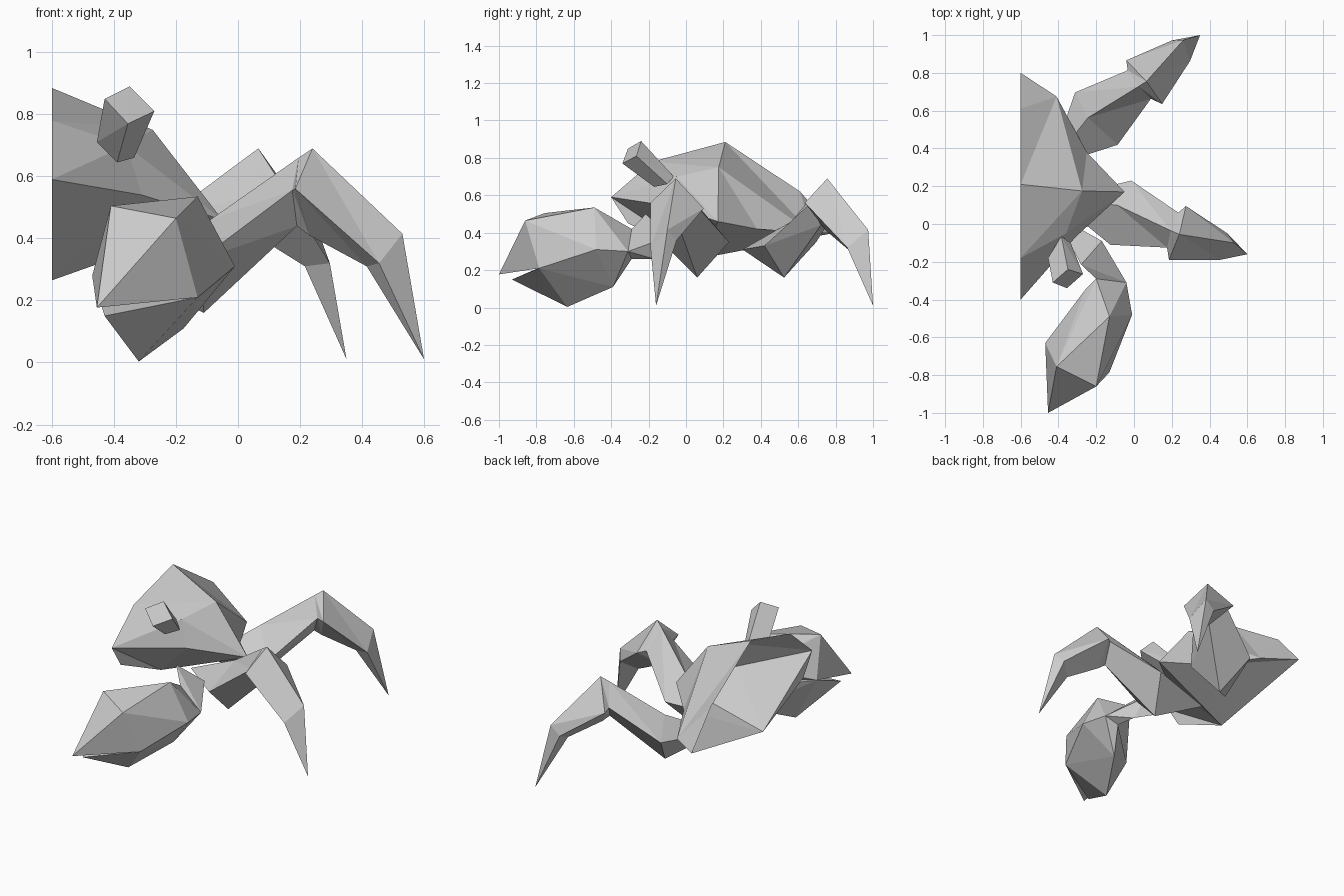
import bpy
import bmesh
import math
from mathutils import Matrix, Vector

cube = bpy.data.objects.get("Cube")
if cube:
    bpy.data.objects.remove(cube, do_unlink=True)

grey = bpy.data.materials.new("light_grey")
grey.use_nodes = True
colour = (.6, .6, .6, 1)
grey.diffuse_color = colour
grey.node_tree.nodes["Principled BSDF"].inputs["Base Color"].default_value = colour


def finish(name, bm):
    """Turn a bmesh into a flat shaded, coloured object."""
    bmesh.ops.recalc_face_normals(bm, faces=bm.faces[:])
    mesh = bpy.data.meshes.new(name)
    bm.to_mesh(mesh)
    bm.free()
    mesh.materials.append(grey)
    obj = bpy.data.objects.new(name, mesh)
    bpy.context.collection.objects.link(obj)
    return obj


def hull(name, points):
    """Faceted convex part wrapped around its corner points."""
    bm = bmesh.new()
    for point in points:
        bm.verts.new(point)
    bmesh.ops.convex_hull(bm, input=bm.verts[:])
    loose = [v for v in bm.verts if not v.link_faces]
    bmesh.ops.delete(bm, geom=loose, context="VERTS")
    return finish(name, bm)


def loft(name, rows, closed):
    """Skin neighbouring rows of points with triangles."""
    bm = bmesh.new()
    shared = {}

    def vert(point):
        if point not in shared:
            shared[point] = bm.verts.new(point)
        return shared[point]

    for upper, lower in zip(rows, rows[1:]):
        count = len(upper)
        for i in range(count if closed else count - 1):
            j = (i + 1) % count
            a, b, c, d = (vert(p) for p in (upper[i], upper[j], lower[j], lower[i]))
            for corners in ((a, b, c), (a, c, d)):
                if len(set(corners)) == len(corners) and not bm.faces.get(corners):
                    bm.faces.new(corners)
    return finish(name, bm)


# Half carapace, open along its flat inner side
nose = (-.6, -.4, .59)
brow = (-.6, -.18, .78)
peak = (-.6, .21, .885)
rump = (-.6, .61, .62)
tail = (-.6, .8, .4)
cheek = (-.36, -.05, .7)
shoulder = (-.275, .175, .75)
rear_corner = (-.41, .675, .395)
front_rim = (-.31, -.07, .54)
side_tip = (-.05, .17, .46)
rear_rim = (-.25, .38, .42)
chin = (-.6, -.31, .45)
belly = (-.6, .09, .265)
loft("carapace", [
    (nose, brow, peak, rump, tail),
    (nose, cheek, shoulder, rear_corner, tail),
    (nose, front_rim, side_tip, rear_rim, tail),
    (chin, belly, belly, belly, belly),
], closed=False)

# Walking leg: rings run ridge, front, bottom, back
root = (-.42, .13, .31)
hip = ((-.09, .1, .46), (-.125, -.11, .33), (-.11, .06, .16), (-.015, .23, .35))
upper_knee = ((.195, -.035, .66), (.175, -.125, .555), (.19, -.04, .44), (.235, .06, .54))
knee = ((.24, -.055, .69), (.185, -.19, .56), (.23, -.05, .41), (.275, .095, .53))
ankle = ((.53, -.1, .415), (.455, -.19, .32), (.415, -.12, .31), (.495, -.05, .36))
foot = (.6, -.16, .01)
leg_rings = [(root,) * len(hip), hip, upper_knee, knee, ankle, (foot,) * len(hip)]
loft("side_leg", leg_rings, closed=True)

# Rear leg: the same leg swung towards the back
swing = Matrix.Rotation(math.radians(57), 4, "Z")
rear_foot = Vector((.35, 1, .01))
place = Matrix.Translation(rear_foot) @ swing @ Matrix.Translation(-Vector(foot))
rear_leg = loft("rear_leg", leg_rings, closed=True)
rear_leg.data.transform(place)

# Pincer: big upper part and lower finger sharing a hinge
hinge_outer = (-.01, -.48, .31)
hinge_inner = (-.47, -.63, .28)
knuckle = (-.13, -.785, .21)
wrist_top = (-.2, -.29, .42)
wrist_side = (-.04, -.31, .3)
wrist_bottom = (-.12, -.29, .26)
hull("upper_pincer", [
    hinge_outer, hinge_inner, knuckle, wrist_top, wrist_side,
    (-.41, -.755, .505), (-.2, -.86, .465), (-.13, -.49, .535),
    (-.455, -1, .177), (-.26, -.35, .4),
])
hull("lower_pincer", [
    hinge_outer, hinge_inner, knuckle, wrist_side, wrist_bottom,
    (-.32, -.635, .003), (-.175, -.39, .11), (-.43, -.93, .15),
])

# Arm joining the pincer to the body
arm_top = (-.28, -.215, .5)
arm_side = (-.14, -.17, .26)
arm_back = (-.17, -.09, .38)
hull("arm", [wrist_top, wrist_side, wrist_bottom, arm_top, arm_side, arm_back])
hull("arm_root", [arm_top, arm_side, arm_back, (-.42, .05, .33)])

# Eye stalk with a blunt, flared end
hull("eye_stalk", [
    (-.35, -.24, .89), (-.27, -.265, .81), (-.355, -.34, .77), (-.43, -.31, .85),
    (-.455, -.18, .71), (-.39, -.17, .645), (-.335, -.1, .66), (-.385, -.065, .7),
])
